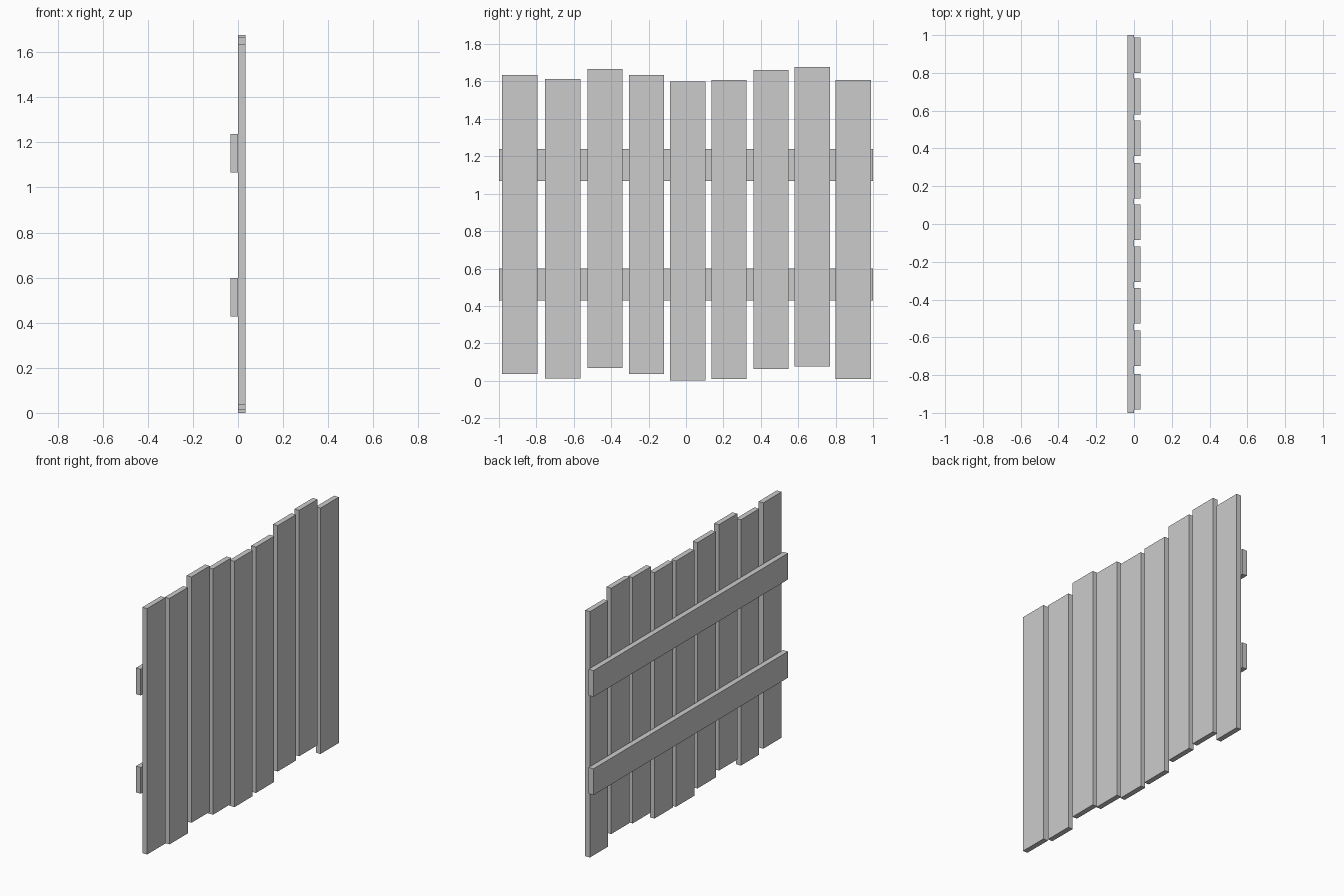
import bpy

if "Cube" in bpy.data.objects:
    bpy.data.objects.remove(bpy.data.objects["Cube"])


def box(name, x0, x1, y0, y1, z0, z1):
    bpy.ops.mesh.primitive_cube_add(size=1)
    ob = bpy.context.object
    ob.name = name
    ob.location = ((x0 + x1) / 2, (y0 + y1) / 2, (z0 + z1) / 2)
    ob.scale = (x1 - x0, y1 - y0, z1 - z0)
    bpy.ops.object.transform_apply(location=True, rotation=False, scale=True)
    return ob


T = 0.034          # board thickness
W, H = 0.188, 1.6  # plank width and height

# Vertical planks: centre along y, height of the lower end
planks = [(-0.889, 0.035), (-0.659, 0.013), (-0.433, 0.067),
          (-0.212, 0.035), (0.009, 0.0), (0.23, 0.008),
          (0.454, 0.062), (0.675, 0.077), (0.894, 0.008)]
for i, (y, z) in enumerate(planks):
    box(f"plank_{i + 1}", 0, T, y - W / 2, y + W / 2, z, z + H)

# Horizontal rails behind the planks
for name, z in (("lower_rail", 0.428), ("upper_rail", 1.067)):
    box(name, -T, 0, -1, 1, z, z + 0.171)
